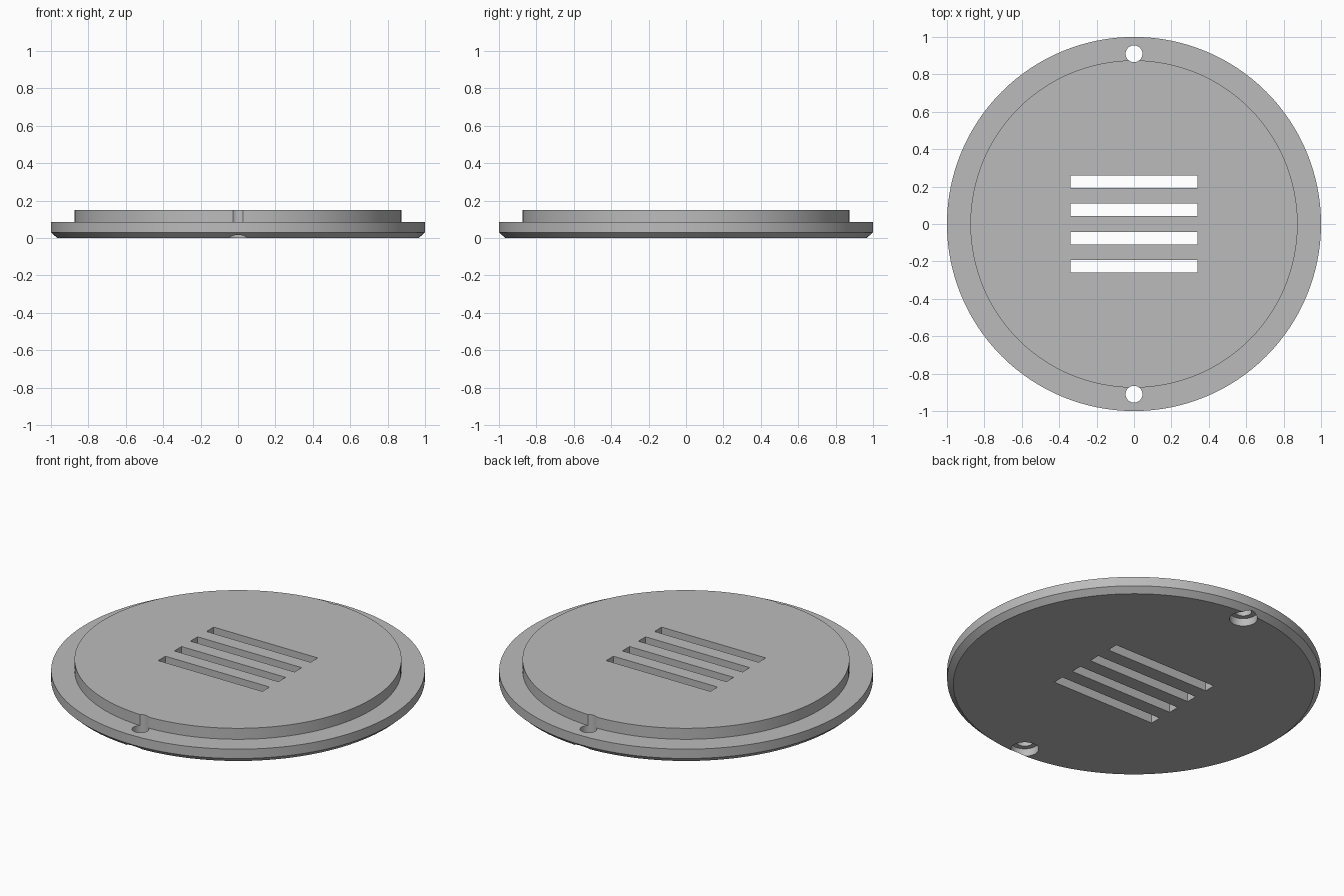
import bpy, bmesh, math
from mathutils import Matrix

cube = bpy.data.objects.get("Cube")
if cube:
    bpy.data.objects.remove(cube, do_unlink=True)

grey = bpy.data.materials.new("plain grey")
grey.use_nodes = True
colour = (0.5, 0.5, 0.5, 1)
grey.diffuse_color = colour
grey.node_tree.nodes["Principled BSDF"].inputs["Base Color"].default_value = colour


def make_object(name, bm):
    bmesh.ops.recalc_face_normals(bm, faces=bm.faces)
    mesh = bpy.data.meshes.new(name)
    bm.to_mesh(mesh)
    bm.free()
    mesh.materials.append(grey)
    obj = bpy.data.objects.new(name, mesh)
    bpy.context.collection.objects.link(obj)
    return obj


def turned(name, profile, sides, y=0):
    """Closed solid of revolution from (radius, height) pairs, bottom to top."""
    bm = bmesh.new()
    rings = [[bm.verts.new((r * math.cos(a), y + r * math.sin(a), z))
              for a in (math.tau * i / sides for i in range(sides))]
             for r, z in profile]
    for low, high in zip(rings, rings[1:]):
        for i in range(sides):
            j = (i + 1) % sides
            bm.faces.new((low[i], low[j], high[j], high[i]))
    bm.faces.new(rings[0])
    bm.faces.new(rings[-1])
    return make_object(name, bm)


# Stepped round cover with a chamfered lower rim
cover = turned("vent_cover", [(0.967, 0), (1, 0.03), (1, 0.085),
                              (0.875, 0.085), (0.875, 0.15)], 128)

# Cutters: two counterbored screw holes and four vent slots
cutters = []
for side, y in (("front", -0.91), ("back", 0.91)):
    cutters.append(turned(side + "_screw_hole_cutter",
                          [(0.075, -0.1), (0.075, 0.045),
                           (0.045, 0.045), (0.045, 0.3)], 48, y))
for n in range(4):
    bm = bmesh.new()
    place = Matrix.Translation((0, 0.15 * (n - 1.5), 0.075))
    bmesh.ops.create_cube(bm, size=1,
                          matrix=place @ Matrix.Diagonal((0.68, 0.067, 0.4, 1)))
    cutters.append(make_object(f"vent_slot_cutter_{n + 1}", bm))

bpy.ops.object.select_all(action="DESELECT")
bpy.context.view_layer.objects.active = cover
cover.select_set(True)
for cutter in cutters:
    cut = cover.modifiers.new(cutter.name, "BOOLEAN")
    cut.operation = "DIFFERENCE"
    cut.solver = "EXACT"
    cut.object = cutter
    bpy.ops.object.modifier_apply(modifier=cut.name)
    bpy.data.objects.remove(cutter, do_unlink=True)

bpy.ops.object.shade_smooth_by_angle(angle=math.radians(30))
